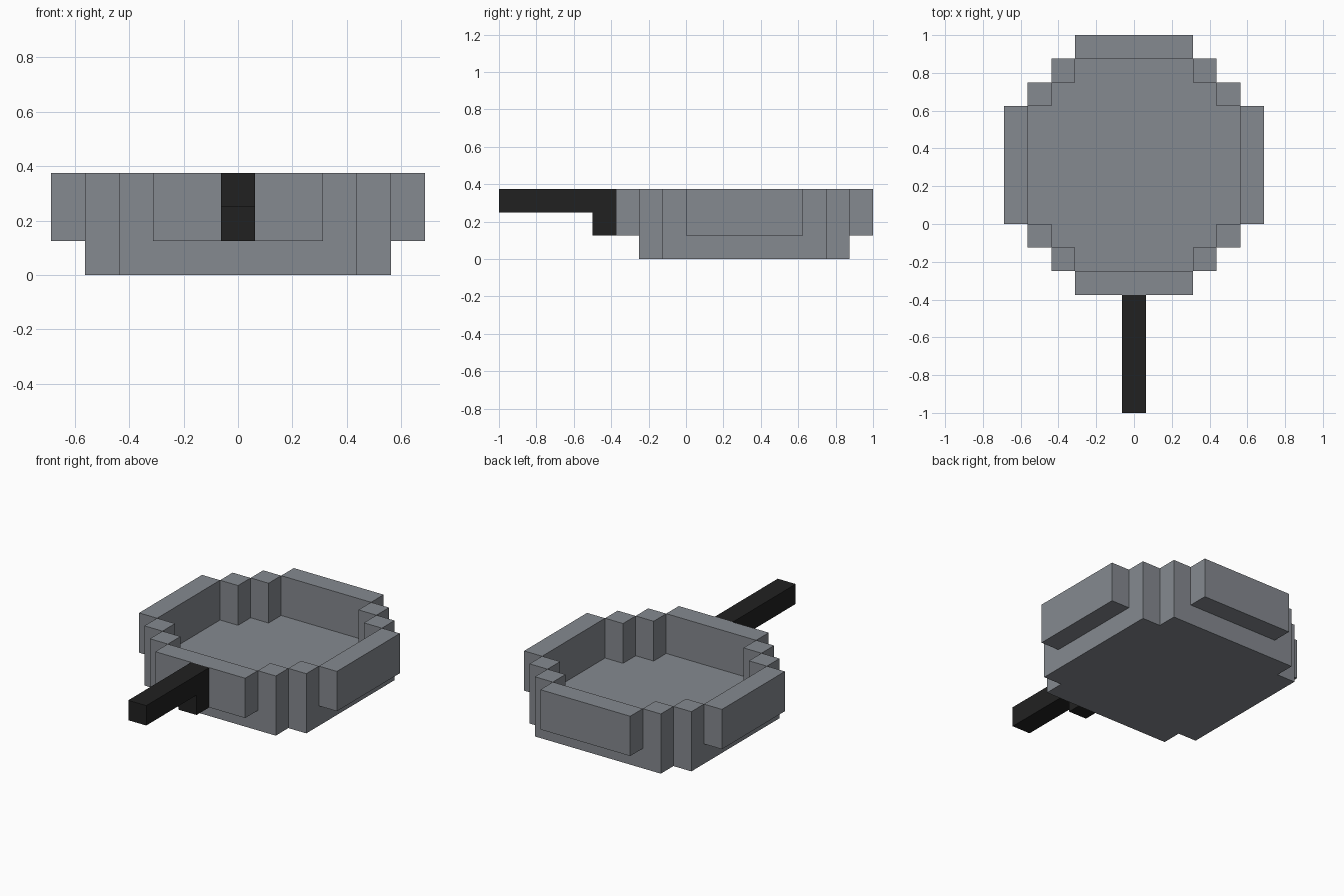
import bpy
import bmesh
from mathutils import Vector

cube = bpy.data.objects.get("Cube")
if cube:
    bpy.data.objects.remove(cube, do_unlink=True)

U = 0.125      # grid unit
CY = 0.3125    # pan centre along y


def make_material(name, rgb):
    mat = bpy.data.materials.new(name)
    mat.use_nodes = True
    mat.diffuse_color = (*rgb, 1)
    mat.node_tree.nodes["Principled BSDF"].inputs["Base Color"].default_value = (*rgb, 1)
    return mat


iron = make_material("iron grey", (0.235, 0.252, 0.277))
black = make_material("handle black", (0.0155, 0.0155, 0.0155))


def prism(name, outline, z0, z1, mat):
    """Extrude a flat counter-clockwise outline from z0 up to z1."""
    bm = bmesh.new()
    base = bm.faces.new([bm.verts.new((x, y, z0)) for x, y in outline])
    top = bmesh.ops.extrude_face_region(bm, geom=[base], use_keep_orig=True)["geom"]
    verts = [v for v in top if isinstance(v, bmesh.types.BMVert)]
    bmesh.ops.translate(bm, vec=Vector((0, 0, z1 - z0)), verts=verts)
    bmesh.ops.recalc_face_normals(bm, faces=bm.faces[:])
    mesh = bpy.data.meshes.new(name)
    bm.to_mesh(mesh)
    bm.free()
    mesh.materials.append(mat)
    obj = bpy.data.objects.new(name, mesh)
    bpy.context.collection.objects.link(obj)
    return obj


def box(name, x0, x1, y0, y1, z0, z1, mat):
    return prism(name, [(x0, y0), (x1, y0), (x1, y1), (x0, y1)], z0, z1, mat)


# Pan floor: square with one notch cut from each corner
a, b = 4.5 * U, 3.5 * U
floor = [(b, -a), (b, -b), (a, -b), (a, b), (b, b), (b, a),
         (-b, a), (-b, b), (-a, b), (-a, -b), (-b, -b), (-b, -a)]
prism("pan_floor", [(x, y + CY) for x, y in floor], 0, U, iron)

# Four straight rim walls, overhanging the floor
r, w = 5.5 * U, 2.5 * U
for side, s in (("left", 1), ("right", -1)):
    x0, x1 = sorted((s * a, s * r))
    box(f"{side}_wall", x0, x1, CY - w, CY + w, U, 3 * U, iron)
for side, s in (("back", 1), ("front", -1)):
    y0, y1 = sorted((s * a, s * r))
    box(f"{side}_wall", -w, w, CY + y0, CY + y1, U, 3 * U, iron)

# Two stepped posts in each corner of the rim
for ns, sy in (("back", 1), ("front", -1)):
    for ew, sx in (("left", 1), ("right", -1)):
        for part, px, py in (("outer", 4 * U, 3 * U), ("inner", 3 * U, 4 * U)):
            x, y, h = sx * px, CY + sy * py, U / 2
            box(f"{ns}_{ew}_{part}_post", x - h, x + h, y - h, y + h, U, 3 * U, iron)

# Handle: L-shaped side profile, extruded across x
handle_profile = [(-1, 0.25), (-0.5, 0.25), (-0.5, 0.125),
                  (-0.375, 0.125), (-0.375, 0.375), (-1, 0.375)]
handle = prism("handle", handle_profile, -U / 2, U / 2, black)
for v in handle.data.vertices:
    v.co = v.co.zxy    # profile (y, z, x) to (x, y, z)
